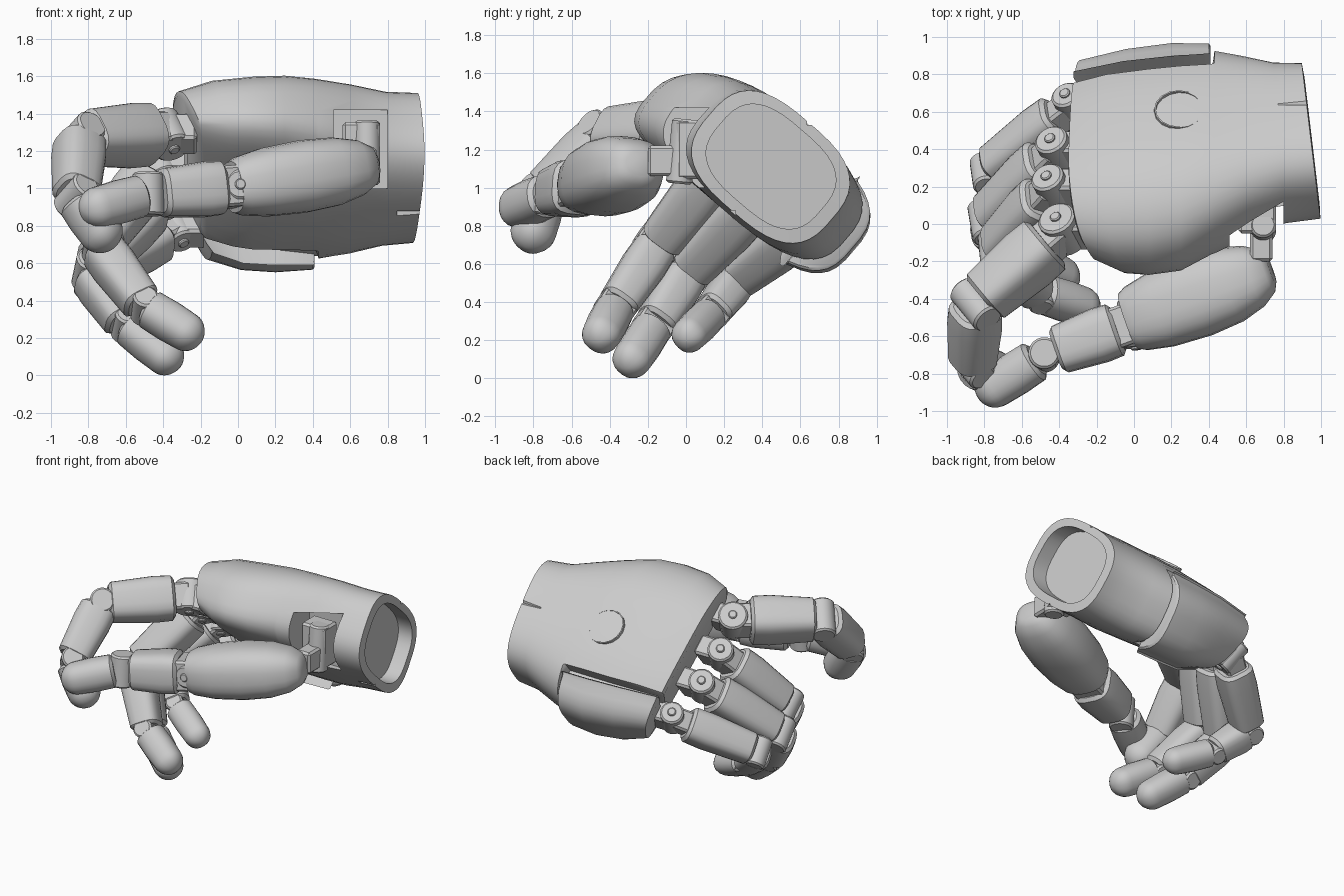
import bpy, bmesh
from math import cos, sin, pi, copysign
from mathutils import Vector as V, Matrix

if "Cube" in bpy.data.objects:
    bpy.data.objects.remove(bpy.data.objects["Cube"])

U = V((0, .76, -.65)).normalized()      # across the palm, towards the little finger
N = V((0, .65, .76)).normalized()       # out of the back of the hand
O = V((0, .42, 1.10))


def loft(name, rings):
    bm = bmesh.new()
    rows = [[bm.verts.new(p) for p in r] for r in rings]
    n = len(rows[0])
    for a, b in zip(rows, rows[1:]):
        for i in range(n):
            bm.faces.new((a[i], a[(i + 1) % n], b[(i + 1) % n], b[i]))
    bm.faces.new(rows[0])
    bm.faces.new(rows[-1])
    bmesh.ops.recalc_face_normals(bm, faces=bm.faces)
    me = bpy.data.meshes.new(name)
    bm.to_mesh(me)
    bm.free()
    ob = bpy.data.objects.new(name, me)
    bpy.context.collection.objects.link(ob)
    return ob


def sq(i, n, e):
    """Point on a unit superellipse"""
    a = 2 * pi * (i + .5) / n
    c, s = cos(a), sin(a)
    return copysign(abs(c) ** (2 / e), c), copysign(abs(s) ** (2 / e), s)


def palm_ring(x, u0, u1, n0, n1, su=0, sn=0, lo=-9, hi=9, n=40, e=2.9, arch=0):
    """Hand section; lo and hi slice it flat across the palm, arch droops the thumb side"""
    pts = []
    for i in range(n):
        c, s = sq(i, n, e)
        u, w = (u0 + u1) / 2 + c * (u1 - u0) / 2, (n0 + n1) / 2 + s * (n1 - n0) / 2
        u = min(max(u, lo), hi)
        w -= arch * max(0, -u - .2) ** 2
        pts.append(O + U * u + N * w + V((x + su * u + sn * w, 0, 0)))
    return pts


def frame(d, side):
    d = d.normalized()
    s = (side - d * side.dot(d)).normalized()
    return d, s, d.cross(s)


def tube(name, a, b, side, prof, flat=1, n=20, e=2.6):
    """Loft along a-b; prof holds (distance along, radius)"""
    a, b = V(a), V(b)
    d, s, t = frame(b - a, side)
    return loft(name, [[a + d * x + s * (sq(i, n, e)[0] * r) + t * (sq(i, n, e)[1] * r * flat)
                        for i in range(n)] for x, r in prof])


def rod(name, c, axis, r, h, n=20):
    c, axis = V(c), V(axis).normalized()
    side = V((1, 0, 0)) if abs(axis.x) < .8 else V((0, 0, 1))
    k = min(.012, r * .2)
    return tube(name, c - axis * h / 2, c + axis * h / 2, side,
                [(0, r - k), (k, r), (h - k, r), (h, r - k)], n=n, e=2)


def block(name, c, size, d=V((1, 0, 0)), side=V((0, 1, 0)), bevel=.015):
    bm = bmesh.new()
    bmesh.ops.create_cube(bm, size=1)
    bmesh.ops.scale(bm, vec=size, verts=bm.verts)
    if bevel:
        bmesh.ops.bevel(bm, geom=bm.edges[:], offset=bevel, segments=1, affect='EDGES')
    m = Matrix(frame(d, side)).transposed().to_4x4()
    m.translation = c
    bm.transform(m)
    me = bpy.data.meshes.new(name)
    bm.to_mesh(me)
    bm.free()
    ob = bpy.data.objects.new(name, me)
    bpy.context.collection.objects.link(ob)
    return ob


# Palm shell with hollow wrist opening
W = dict(su=-.09, sn=-.08)
palm = loft("palm", [
    palm_ring(-.285, -.62, .50, -.21, .15, .03, -.4, hi=.30, arch=.4),
    palm_ring(-.27, -.65, .51, -.25, .185, .03, -.4, hi=.31, arch=.4),
    palm_ring(-.10, -.71, .54, -.30, .245, .02, -.25, hi=.32, arch=.4),
    palm_ring(.08, -.72, .56, -.31, .275, hi=.33, arch=.4),
    palm_ring(.25, -.70, .57, -.31, .295, hi=.335, arch=.4),
    palm_ring(.415, -.62, .56, -.31, .305, hi=.34, arch=.3),
    palm_ring(.43, -.615, .56, -.31, .305, arch=.3),
    palm_ring(.60, -.52, .51, -.31, .315, -.03, -.03, arch=.1),
    palm_ring(.78, -.435, .45, -.295, .32, -.06, -.05),
    palm_ring(.95, -.41, .435, -.285, .33, **W),
    palm_ring(.955, -.335, .36, -.225, .275, **W),
    palm_ring(.84, -.335, .36, -.225, .275, **W)])

# Thumb socket and wrist key slots
for c, s in (((.655, -.04, 1.21), (.29, .34, .42)), ((.88, .66, 1.39), (.22, .05, .12)),
             ((.95, .20, .86), (.20, .12, .04))):
    cut = block("cutter", c, s, bevel=0)
    cut.hide_render = True
    m = palm.modifiers.new("cut", 'BOOLEAN')
    m.operation, m.object, m.solver = 'DIFFERENCE', cut, 'EXACT'
    bpy.context.view_layer.objects.active = palm
    bpy.ops.object.modifier_apply(modifier=m.name)
    bpy.data.objects.remove(cut)

# Outer edge cover over the little-finger side, and the core under the gap
loft("edge_cover", [
    palm_ring(-.26, -.55, .50, -.23, .16, 0, -.4, lo=.34, e=3.2),
    palm_ring(-.245, -.55, .55, -.29, .20, 0, -.4, lo=.35, e=3.2),
    palm_ring(-.02, -.60, .605, -.335, .25, 0, -.15, lo=.38, e=3.2),
    palm_ring(.20, -.60, .63, -.335, .275, lo=.395, e=3.2),
    palm_ring(.40, -.60, .615, -.33, .29, lo=.40, e=3.2),
    palm_ring(.41, -.60, .60, -.32, .28, lo=.405, e=3.2)])
loft("palm_core", [palm_ring(-.24, .18, .43, -.18, .10, 0, -.3, e=5),
                   palm_ring(.45, .18, .46, -.26, .18, e=5)])

# Round seam on the back of the hand
c = O + V((.24, 0, 0)) + N * .296
loft("back_ring", [[c + V((cos(i * pi / 8) * r, 0, 0)) + U * (sin(i * pi / 8) * r) + N * h
                    for i in range(16)] for r, h in ((.132, -.02), (.132, .004), (.124, .004), (.124, -.02))])


def phalanx(name, a, b, side, r0, r1, g0, g1, e=3):
    """Middle or base finger link, leaving gaps g0 and g1 for the hinges"""
    a, b = V(a), V(b)
    L = (b - a).length
    x0, x1, k = g0, L - g1, .02
    return tube(name, a, b, side, [(x0, r0 * .8), (x0 + k, r0 * .97), (x0 + .3 * (x1 - x0), r0),
                                   (x1 - k, r1), (x1, r1 * .82)], e=e)


def fingertip(name, a, b, side, r, g0):
    L = (V(b) - V(a)).length
    prof = [(g0, r * .8), (g0 + .02, r * 1.02), (L * .6, r * 1.05)]
    prof += [(L + sin(t * pi / 14) * r, r * max(cos(t * pi / 14), .06)) for t in range(8)]
    return tube(name, a, b, side, prof, e=2.3)


# Four fingers: knuckle, two hinges, tip centre, radius
fingers = {
    "index": [(-.38, -.03, 1.29), (-.845, -.43, 1.27), (-.865, -.755, .96), (-.735, -.80, .77), .156],
    "middle": [(-.43, .19, 1.13), (-.75, -.15, .70), (-.50, -.37, .37), (-.28, -.44, .235), .138],
    "ring": [(-.41, .39, .96), (-.80, .01, .56), (-.60, -.17, .275), (-.39, -.28, .105), .138],
    "little": [(-.33, .63, .79), (-.80, .27, .52), (-.60, .13, .34), (-.36, .02, .23), .125]}
A = V((-.35, .60, .72)).normalized()
for f, (k, p, d, t, r) in fingers.items():
    k, p, d, t = V(k), V(p), V(d), V(t)
    side = (p - k).cross(t - p).normalized()
    ax = (p - k).normalized()
    # Knuckle fork and pivot pin
    rod(f + "_knuckle", k, A, r * .66, .22)
    rod(f + "_knuckle_pin", k, A, .03, .25, 12)
    block(f + "_knuckle_fork", k + V((.08, 0, 0)), (.16, .15, .18), V((1, 0, 0)), U)
    block(f + "_knuckle_link", k + ax * .10, (.20, r * 1.2, r * 1.2), ax, side)
    # Links and hinges
    phalanx(f + "_base_link", k, p, side, r, r * .88, .11, .05, 3.2)
    rod(f + "_upper_hinge", p, side, r * .56, r * 1.68)
    phalanx(f + "_middle_link", p, d, side, r * .86, r * .76, .03, .02)
    rod(f + "_lower_hinge", d, side, r * .5, r * 1.45)
    fingertip(f + "_tip", d, t, side, r * .74, .02)

# Thumb
Z = V((0, .1, 1))
a, b = V((.715, -.25, 1.12)), V((-.07, -.535, 1.0))
L = (b - a).length
tube("thumb_body", a, b, Z, [(L * t - .02, .183 * s) for t, s in (
    (0, .35), (.03, .58), (.12, .82), (.28, 1), (.5, 1.06), (.75, 1), (.92, .86), (.97, .75))],
    flat=1.14, n=24)
k, p, t = V((.0, -.53, 1.01)), V((-.48, -.70, .97)), V((-.74, -.87, .90))
rod("thumb_knuckle", k, (.1, -1, .1), .08, .26)
rod("thumb_knuckle_pin", k, (.1, -1, .1), .03, .29, 12)
block("thumb_knuckle_link", k + (p - k) * .08, (.22, .22, .22), p - k, Z)
phalanx("thumb_base_link", k, p, Z, .148, .13, .09, .07, 3.2)
rod("thumb_hinge", p, Z, .085, .23)
fingertip("thumb_tip", p, t, Z, .112, .05)

# Thumb mount inside the wrist socket
block("thumb_mount", (.66, .03, 1.20), (.20, .16, .31))
block("thumb_mount_arm", (.68, -.10, 1.14), (.12, .20, .16))
rod("thumb_mount_axle", (.69, -.02, 1.19), Z, .07, .34)

bpy.ops.object.select_all(action='SELECT')
bpy.context.view_layer.objects.active = palm
bpy.ops.object.shade_smooth_by_angle(angle=.6)
